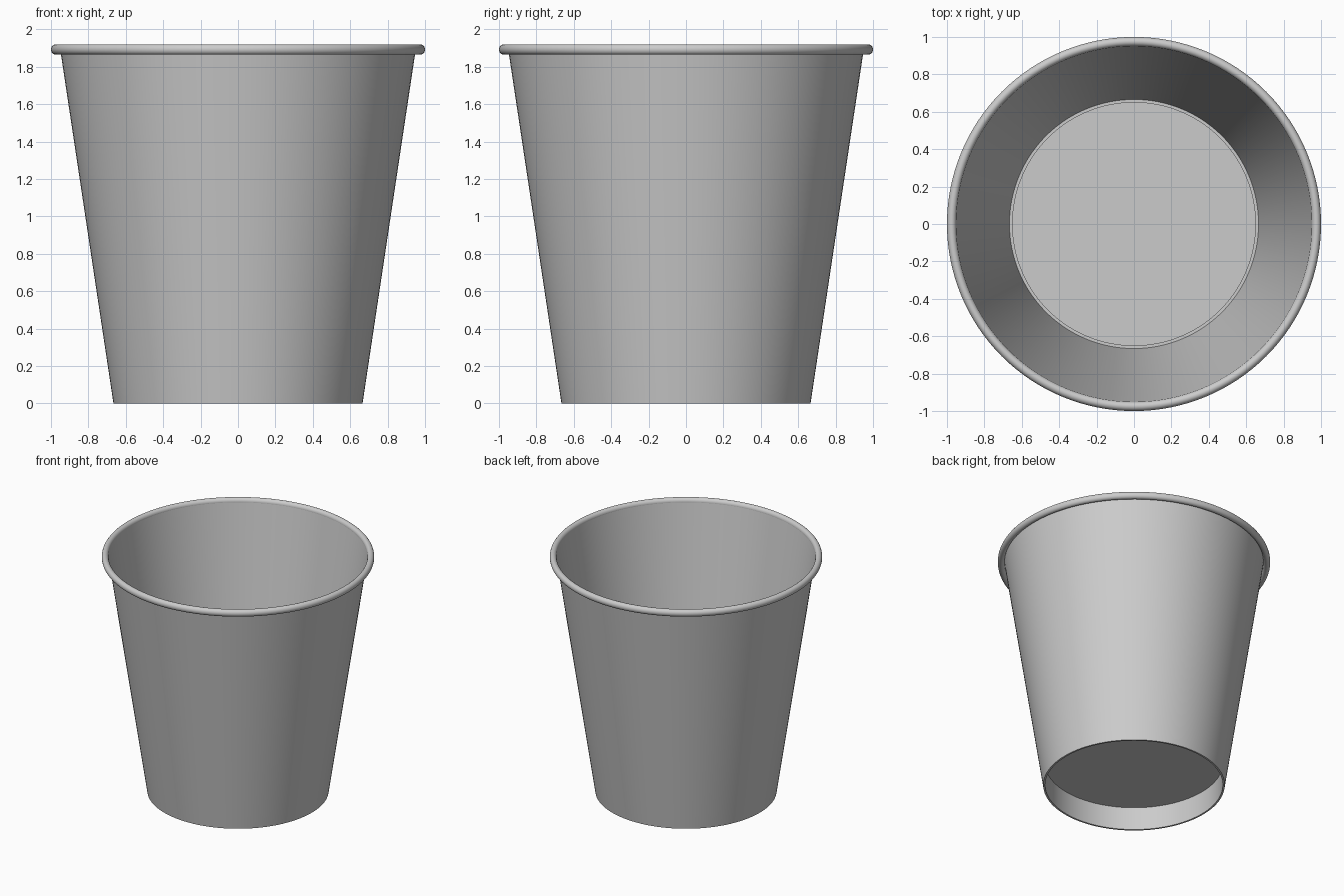
import bpy, bmesh, math

if "Cube" in bpy.data.objects:
    bpy.data.objects.remove(bpy.data.objects["Cube"])

SEGMENTS = 128


def revolve(name, profile, closed=False):
    """Spin an (r, z) profile around the z axis."""
    bm = bmesh.new()
    verts = [bm.verts.new((r, 0, z)) for r, z in profile]
    pairs = list(zip(verts, verts[1:]))
    if closed:
        pairs.append((verts[-1], verts[0]))
    edges = [bm.edges.new(p) for p in pairs]
    bmesh.ops.spin(bm, geom=verts + edges, cent=(0, 0, 0), axis=(0, 0, 1),
                   angle=math.tau, steps=SEGMENTS, use_merge=True)
    bmesh.ops.remove_doubles(bm, verts=bm.verts, dist=1e-5)
    bmesh.ops.recalc_face_normals(bm, faces=bm.faces)
    mesh = bpy.data.meshes.new(name)
    bm.to_mesh(mesh)
    bm.free()
    obj = bpy.data.objects.new(name, mesh)
    bpy.context.collection.objects.link(obj)
    bpy.ops.object.select_all(action='DESELECT')
    obj.select_set(True)
    bpy.context.view_layer.objects.active = obj
    bpy.ops.object.shade_smooth_by_angle(angle=math.radians(35))
    return obj


# Thin tapered side wall, folded under at the foot and up to a raised floor
revolve("cup_body", [(0, 0.185), (0.652, 0.185), (0.652, 0.0),
                     (0.666, 0.0), (0.951, 1.895)])

# Rolled lip around the mouth
lip = []
for i in range(24):
    a = math.tau * i / 24
    lip.append((0.975 + 0.025 * math.cos(a), 1.892 + 0.028 * math.sin(a)))
revolve("rolled_rim", lip, closed=True)
